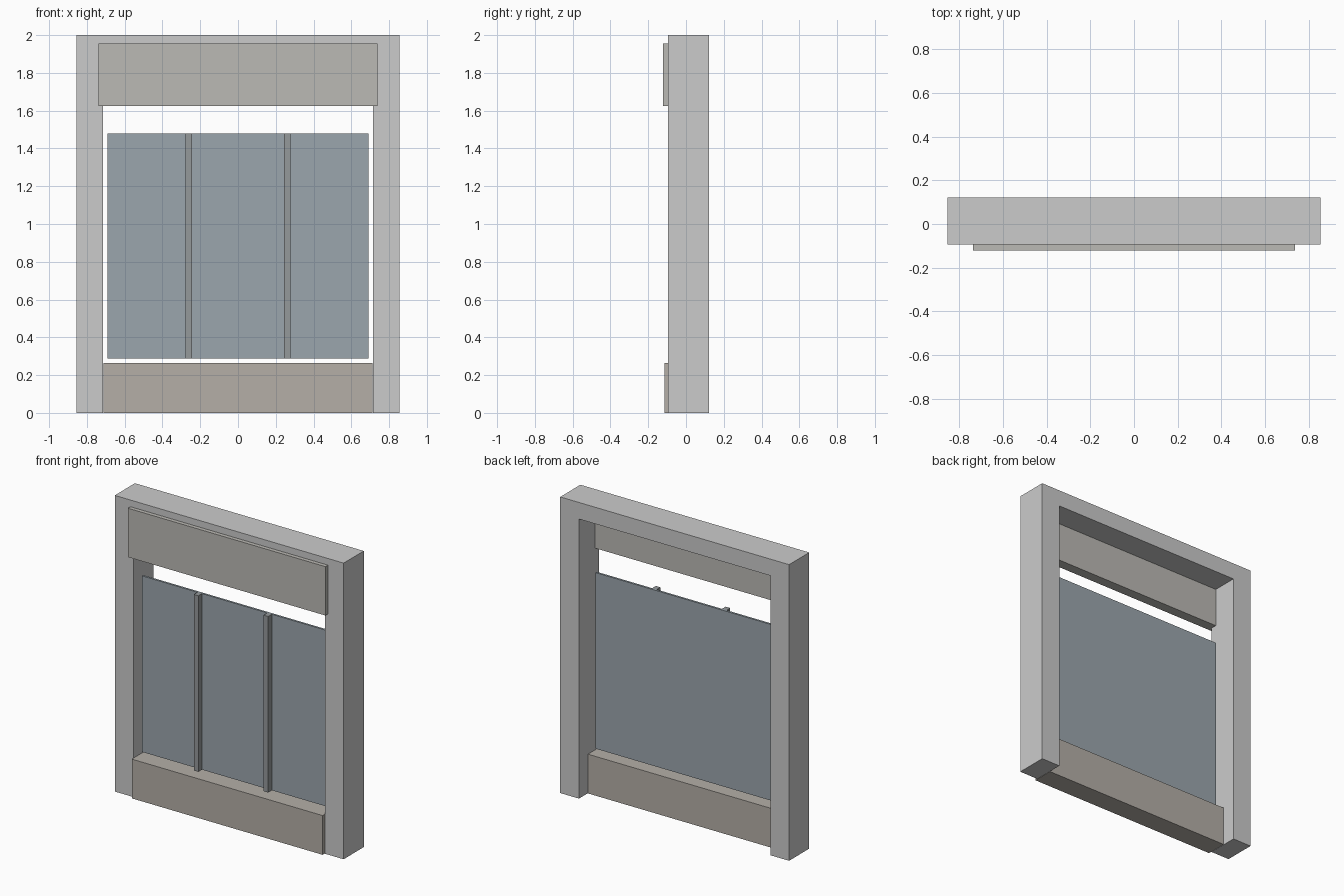
import bpy, bmesh

if "Cube" in bpy.data.objects:
    bpy.data.objects.remove(bpy.data.objects["Cube"])


def material(name, rgb):
    mat = bpy.data.materials.new(name)
    mat.diffuse_color = (*rgb, 1)
    mat.use_nodes = True
    mat.node_tree.nodes["Principled BSDF"].inputs["Base Color"].default_value = mat.diffuse_color
    return mat


def extrude_profile(name, points, y0, y1, mat=None):
    """Closed solid from an (x, z) outline, extruded from y0 to y1."""
    bm = bmesh.new()
    face = bm.faces.new([bm.verts.new((x, y0, z)) for x, z in points])
    new = bmesh.ops.extrude_face_region(bm, geom=[face])["geom"]
    verts = [g for g in new if isinstance(g, bmesh.types.BMVert)]
    bmesh.ops.translate(bm, verts=verts, vec=(0, y1 - y0, 0))
    bmesh.ops.recalc_face_normals(bm, faces=bm.faces)
    mesh = bpy.data.meshes.new(name)
    bm.to_mesh(mesh)
    bm.free()
    obj = bpy.data.objects.new(name, mesh)
    bpy.context.collection.objects.link(obj)
    if mat:
        mesh.materials.append(mat)
    return obj


def box(name, x0, x1, y0, y1, z0, z1, mat=None):
    return extrude_profile(name, [(x0, z0), (x1, z0), (x1, z1), (x0, z1)], y0, y1, mat)


header_mat = material("light_stone", (0.50, 0.49, 0.46))
base_mat = material("warm_stone", (0.46, 0.43, 0.39))
glass_mat = material("blue_grey_glass", (0.33, 0.38, 0.42))
metal_mat = material("grey_metal", (0.30, 0.32, 0.33))

# Surround: two jambs and a lintel, open at the bottom
OUT, IN, LINTEL = 0.855, 0.715, 1.888
extrude_profile("window_frame", [
    (-OUT, 0), (-IN, 0), (-IN, LINTEL), (IN, LINTEL),
    (IN, 0), (OUT, 0), (OUT, 2), (-OUT, 2)], -0.094, 0.121)

# Header panel, let into the front of the frame
box("header_panel", -0.738, 0.738, -0.121, -0.052, 1.625, 1.955, header_mat)

# Low wall between the jambs
box("base_panel", -0.713, 0.713, -0.115, 0.028, 0, 0.265, base_mat)

# Glass pane and its two mullions
box("glass_pane", -0.692, 0.692, -0.036, -0.022, 0.289, 1.478, glass_mat)
for side, x in (("left", -0.261), ("right", 0.261)):
    box(f"mullion_{side}", x - 0.017, x + 0.017, -0.075, -0.034, 0.289, 1.478, metal_mat)
